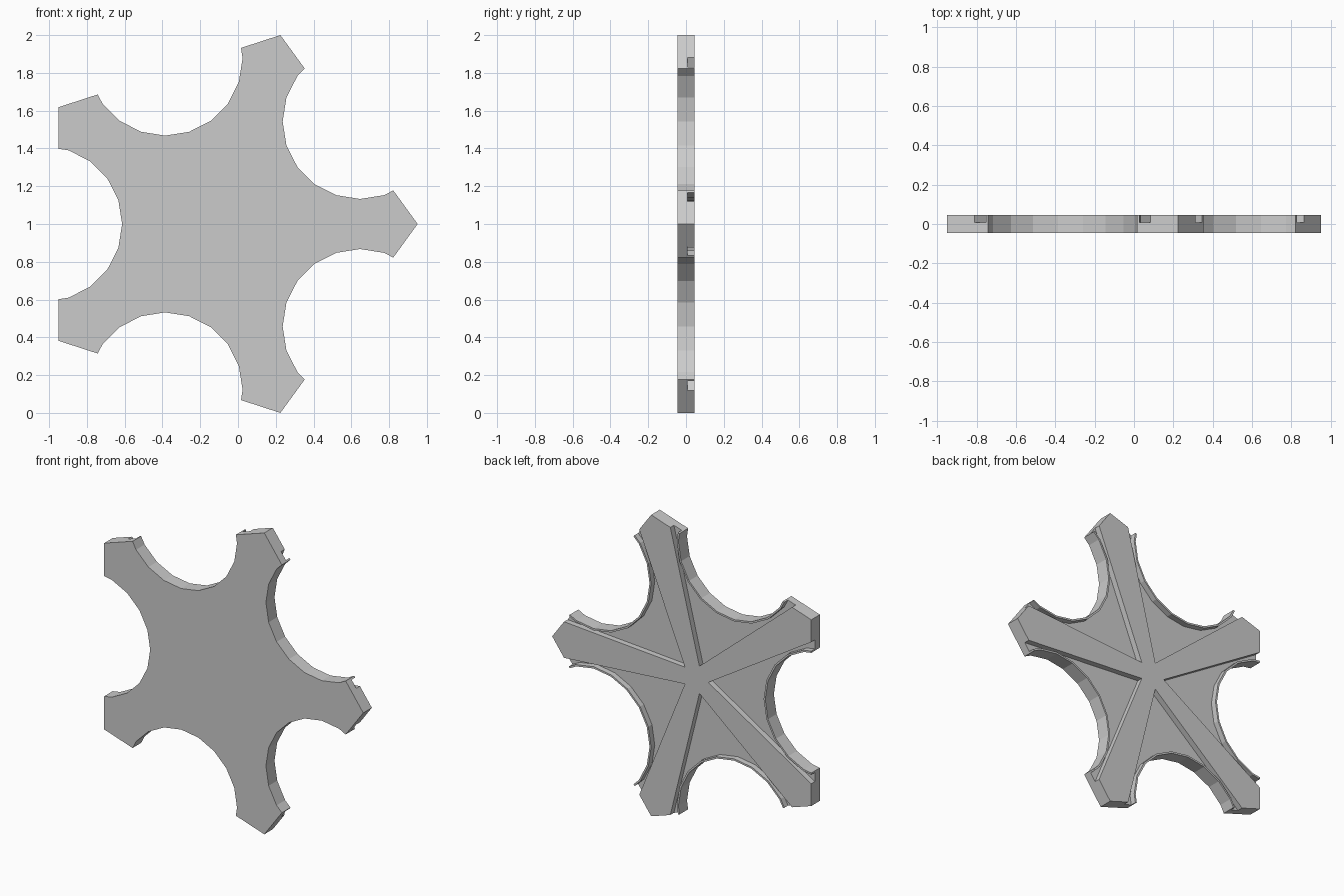
import bpy, bmesh
from math import sin, cos, pi, radians

if "Cube" in bpy.data.objects:
    bpy.data.objects.remove(bpy.data.objects["Cube"])

R = 1 / sin(radians(72))                 # pentagon radius, so the height is 2
CX, CZ = -R * (1 - cos(radians(36))) / 2, 1.0
FRONT, FLOOR, BACK = -0.045, 0.007, 0.045
GAP_DIST, GAP_R, RIM_R = 0.923, 0.41, 0.422


def prism(bm, pts, y0, y1, turn=0.0):
    """Extrude a closed (x, z) outline along y, turned about the star centre."""
    c, s = cos(turn), sin(turn)
    ring = [(CX + x * c - z * s, CZ + x * s + z * c) for x, z in pts]
    a = [bm.verts.new((x, y0, z)) for x, z in ring]
    b = [bm.verts.new((x, y1, z)) for x, z in ring]
    bm.faces.new(a)
    bm.faces.new(b[::-1])
    n = len(a)
    for i in range(n):
        bm.faces.new((a[i], b[i], b[(i + 1) % n], a[(i + 1) % n]))


def arc(r, first, last):
    """Points on a 20-sided circle around the gap centre."""
    return [(GAP_DIST + r * cos(k * pi / 10), r * sin(k * pi / 10))
            for k in range(first, last)]


def finish(bm, name):
    bmesh.ops.recalc_face_normals(bm, faces=bm.faces)
    me = bpy.data.meshes.new(name)
    bm.to_mesh(me)
    bm.free()
    ob = bpy.data.objects.new(name, me)
    bpy.context.collection.objects.link(ob)
    return ob


# Pentagonal plate
bm = bmesh.new()
prism(bm, [(R * cos(radians(72 * i)), R * sin(radians(72 * i))) for i in range(5)],
      FRONT, BACK)
star = finish(bm, "star_plate")

# Cutters: round gaps between the arms, and recesses in the back that leave
# a raised star and a thin rim along each gap
bm = bmesh.new()
wedge = [(0.095, 0), (GAP_DIST, 0.515)] + arc(RIM_R, 5, 16) + [(GAP_DIST, -0.515)]
for i in range(5):
    turn = radians(36 + 72 * i)
    prism(bm, arc(GAP_R, 0, 20), FRONT - 0.1, BACK + 0.1, turn)
    prism(bm, wedge, FLOOR, BACK + 0.1, turn)
cutter = finish(bm, "gap_cutter")
cutter.hide_render = True

mod = star.modifiers.new("cut_gaps", 'BOOLEAN')
mod.operation = 'DIFFERENCE'
mod.solver = 'EXACT'
mod.object = cutter
bpy.context.view_layer.objects.active = star
star.select_set(True)
bpy.ops.object.modifier_apply(modifier=mod.name)
bpy.data.objects.remove(cutter)
